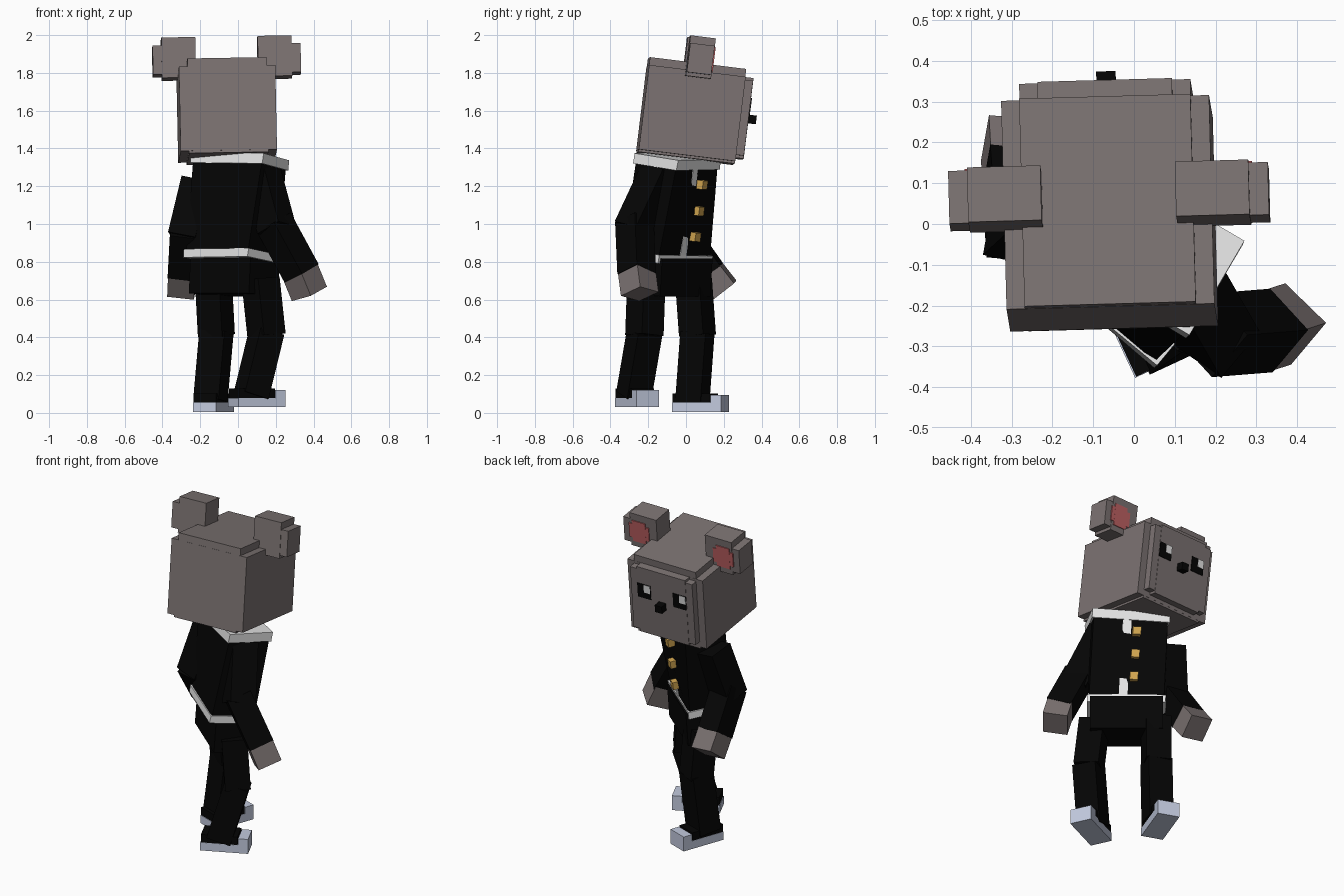
import bpy, bmesh, math
from mathutils import Matrix, Vector

if "Cube" in bpy.data.objects:
    bpy.data.objects.remove(bpy.data.objects["Cube"])

COLOURS = {
    "fur": (0.20, 0.17, 0.168),
    "black_cloth": (0.0015, 0.0015, 0.0015),
    "white_trim": (0.80, 0.80, 0.80),
    "gold": (0.64, 0.38, 0.08),
    "shoe_blue": (0.54, 0.59, 0.73),
    "inner_ear_red": (0.52, 0.12, 0.125),
}
MATS = {}
for mat_name, rgb in COLOURS.items():
    m = bpy.data.materials.new(mat_name)
    m.diffuse_color = (*rgb, 1)
    m.use_nodes = True
    m.node_tree.nodes["Principled BSDF"].inputs["Base Color"].default_value = m.diffuse_color
    MATS[mat_name] = m


def build(name, mat, frame, *boxes, twist=0):
    """One object made of boxes, each (size, centre) in the given frame."""
    bm = bmesh.new()
    for size, loc in boxes:
        bmesh.ops.create_cube(bm, size=1, matrix=Matrix.Translation(loc)
                              @ Matrix.Diagonal((*size, 1)))
    for v in bm.verts:
        # lower vertices turn further clockwise when a twist is given
        v.co = frame @ (Matrix.Rotation(twist * v.co.z, 4, 'Z') @ v.co)
    me = bpy.data.meshes.new(name)
    bm.to_mesh(me)
    bm.free()
    me.materials.append(MATS[mat])
    ob = bpy.data.objects.new(name, me)
    bpy.context.collection.objects.link(ob)
    return ob


def pose(loc, turn=0, lean=0, roll=0):
    """Frame turned clockwise from above, then leaned forward."""
    r = math.radians
    return (Matrix.Translation(loc) @ Matrix.Rotation(r(-turn), 4, 'Z')
            @ Matrix.Rotation(r(-lean), 4, 'X') @ Matrix.Rotation(r(roll), 4, 'Y'))


def limb(name, mat, a, b, width, turn, extra=0.02):
    """Square limb segment running from a to b."""
    a, b = Vector(a), Vector(b)
    z = (a - b).normalized()
    t = math.radians(turn)
    x = Vector((math.cos(t), -math.sin(t), 0))
    x = (x - z * x.dot(z)).normalized()
    y = z.cross(x)
    frame = Matrix((x, y, z)).transposed().to_4x4()
    frame.translation = (a + b) / 2
    build(name, mat, frame, ((width, width, (a - b).length + extra), (0, 0, 0)))


# Head: stepped block with a raised face plate
head = pose((-0.06, 0.028, 1.598), -1.5, 7, -1)
build("head", "fur", head,
      ((0.51, 0.515, 0.45), (0, 0, -0.015)),
      ((0.42, 0.513, 0.505), (0, 0, 0)),
      ((0.42, 0.08, 0.40), (0, 0.26, -0.005)),
      ((0.33, 0.08, 0.43), (0, 0.262, -0.005)))
build("nose", "black_cloth", head, ((0.047, 0.05, 0.045), (0, 0.322, -0.005)))

for side, s, ear_x in (("left", -1, -0.25), ("right", 1, 0.26)):
    # Eyes with a highlight in the same corner of each
    x = s * 0.12
    build(side + "_eye", "black_cloth", head, ((0.088, 0.008, 0.09), (x, 0.302, 0.058)))
    build(side + "_eye_highlight", "white_trim", head,
          ((0.042, 0.008, 0.05), (x - 0.021, 0.304, 0.077)))
    # Ears
    build(side + "_ear", "fur", head,
          ((0.18, 0.135, 0.215), (ear_x, 0.006, 0.283)),
          ((0.05, 0.130, 0.155), (ear_x + s * 0.112, 0.006, 0.272)))
    build(side + "_inner_ear", "inner_ear_red", head,
          ((0.135, 0.008, 0.09), (ear_x + s * 0.03, 0.074, 0.278)),
          ((0.09, 0.009, 0.135), (ear_x + s * 0.03, 0.074, 0.278)))

# Jacket with collar, hem, front stripe and buttons, twisted toward the hips
torso = pose((-0.012, -0.077, 1.072), 35.5, 8)
TW = math.radians(9) / 0.5
build("jacket", "black_cloth", torso, ((0.425, 0.25, 0.53), (0, 0, 0)), twist=TW)
build("collar", "white_trim", torso, ((0.445, 0.27, 0.055), (0, 0, 0.262)), twist=TW)
build("hem", "white_trim", torso, ((0.445, 0.27, 0.045), (0, 0, -0.245)), twist=TW)
build("front_stripe", "white_trim", torso, ((0.05, 0.009, 0.49), (0.02, 0.128, 0)), twist=TW)
build("buttons", "gold", torso,
      *[((0.047, 0.05, 0.047), (-0.035, 0.145, z)) for z in (0.158, 0.018, -0.120)], twist=TW)
build("hips", "black_cloth", pose((-0.02, -0.09, 0.725), 40, 4),
      ((0.415, 0.24, 0.20), (0, 0, 0)))

# Arms: shoulder, elbow, wrist, hand end
ARMS = {
    "right": ((0.13, -0.15, 1.25), (0.20, -0.272, 0.99), (0.325, -0.262, 0.76),
              (0.378, -0.245, 0.63), 40),
    "left": ((-0.22, 0.04, 1.20), (-0.28, -0.015, 0.95), (-0.29, 0.115, 0.765),
             (-0.295, 0.205, 0.65), 10),
}
for side, (shoulder, elbow, wrist, tip, turn) in ARMS.items():
    limb(side + "_upper_arm", "black_cloth", shoulder, elbow, 0.15, turn, 0.05)
    limb(side + "_forearm", "black_cloth", elbow, wrist, 0.145, turn, 0.05)
    limb(side + "_hand", "fur", wrist, tip, 0.142, turn, 0)

# Legs: hip, knee, ankle, then foot centre and turn
LEGS = {
    "right": ((0.12, -0.21, 0.70), (0.15, -0.22, 0.42), (0.072, -0.275, 0.10),
              (0.10, -0.26, 0.03), 65, 52),
    "left": ((-0.13, 0.04, 0.70), (-0.115, 0.06, 0.42), (-0.145, 0.035, 0.08),
             (-0.13, 0.077, 0.004), 20, 28),
}
for side, (hip, knee, ankle, foot, turn, thigh_turn) in LEGS.items():
    limb(side + "_thigh", "black_cloth", hip, knee, 0.145, thigh_turn)
    limb(side + "_shin", "black_cloth", knee, ankle, 0.142, turn)
    shoe = pose(foot, turn)
    build(side + "_shoe", "shoe_blue", shoe,
          ((0.13, 0.275, 0.05), (0, 0, 0.025)),
          ((0.13, 0.058, 0.09), (0, 0.1085, 0.045)))
    build(side + "_shoe_upper", "black_cloth", shoe,
          ((0.127, 0.21, 0.05), (0, -0.029, 0.074)))
